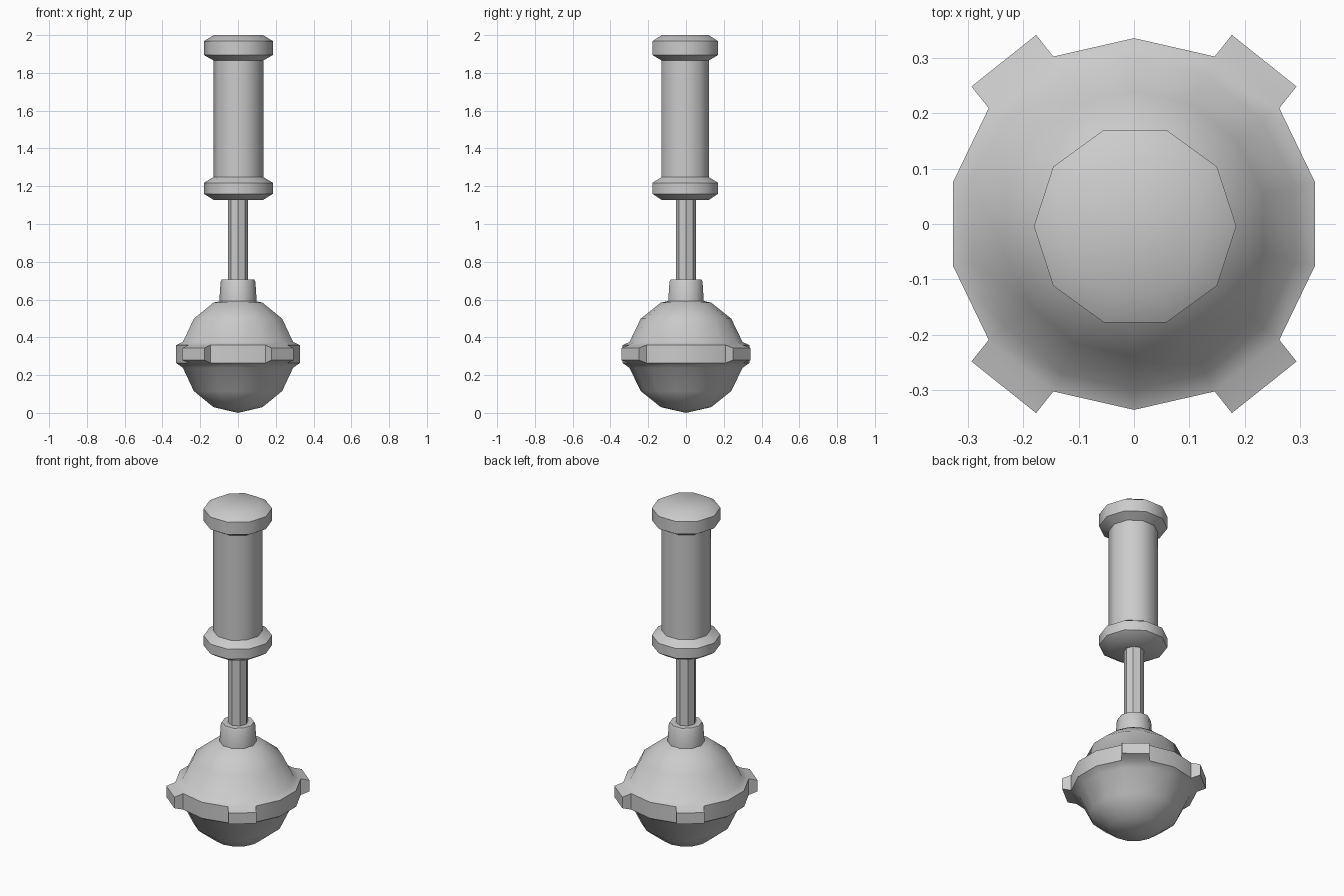
import bpy
import bmesh
from math import radians, sin, cos, pi
from mathutils import Vector, Matrix

cube = bpy.data.objects.get("Cube")
if cube:
    bpy.data.objects.remove(cube, do_unlink=True)

grey = bpy.data.materials.new("plain grey")
grey.use_nodes = True
colour = (0.6, 0.6, 0.6, 1)
grey.diffuse_color = colour
grey.node_tree.nodes["Principled BSDF"].inputs["Base Color"].default_value = colour


def lathe(profile, sides, start):
    """Spin a (radius, height) profile around z, first corner along start."""
    bm = bmesh.new()
    d = Vector(start)
    verts = [bm.verts.new((d.x * r, d.y * r, z)) for r, z in profile]
    edges = [bm.edges.new(pair) for pair in zip(verts, verts[1:])]
    bmesh.ops.spin(bm, geom=verts + edges, cent=(0, 0, 0), axis=(0, 0, 1),
                   angle=2 * pi, steps=sides)
    bmesh.ops.remove_doubles(bm, verts=bm.verts, dist=0.0005)
    bmesh.ops.recalc_face_normals(bm, faces=bm.faces)
    return bm


def finish(name, bm, location=(0, 0, 0)):
    mesh = bpy.data.meshes.new(name)
    bm.to_mesh(mesh)
    bm.free()
    mesh.materials.append(grey)
    obj = bpy.data.objects.new(name, mesh)
    obj.location = location
    bpy.context.collection.objects.link(obj)
    bpy.ops.object.select_all(action='DESELECT')
    obj.select_set(True)
    bpy.context.view_layer.objects.active = obj
    bpy.ops.object.shade_smooth_by_angle(angle=radians(41))


# Ball head with a raised belt around its middle
R, SIDES = 0.307, 14
arc = [(R * sin(pi * i / 7), R - R * cos(pi * i / 7)) for i in range(8)]
belt = [(0.336, R - 0.043), (0.336, R + 0.052)]
ball = lathe(arc[:4] + belt + arc[4:], SIDES, (0, 1, 0))

# Four tapered lugs pulled out of the diagonal belt faces
ball.normal_update()
diagonal = [f for f in ball.faces
            if abs(f.normal.z) < 0.1 and 0.5 < abs(f.normal.x) < 0.75]
for f in bmesh.ops.extrude_discrete_faces(ball, faces=diagonal)["faces"]:
    f.normal_update()
    bmesh.ops.translate(ball, verts=f.verts, vec=f.normal * 0.05)
    bmesh.ops.scale(ball, verts=f.verts, vec=(1, 1, 0.68),
                    space=Matrix.Translation(-f.calc_center_median()))
finish("ball_head", ball)

# Collar on top of the ball
finish("collar", lathe([(0, 0.55), (0.099, 0.55), (0.099, 0.59), (0.092, 0.695),
                        (0.086, 0.706), (0, 0.706)], 10, (1, 0, 0)))

# Thin rod
finish("rod", lathe([(0, 0.65), (0.054, 0.65), (0.054, 1.15), (0, 1.15)],
                    8, (1, 0, 0)))

# Grip with a bevelled flange at each end
grip = [(0, 1.127), (0.13, 1.127), (0.183, 1.16), (0.183, 1.218), (0.132, 1.248),
        (0.132, 1.866), (0.183, 1.895), (0.183, 1.968), (0.13, 2.0), (0, 2.0)]
finish("grip", lathe(grip, 10, (1, 0, 0)), (0.002, -0.004, 0))
